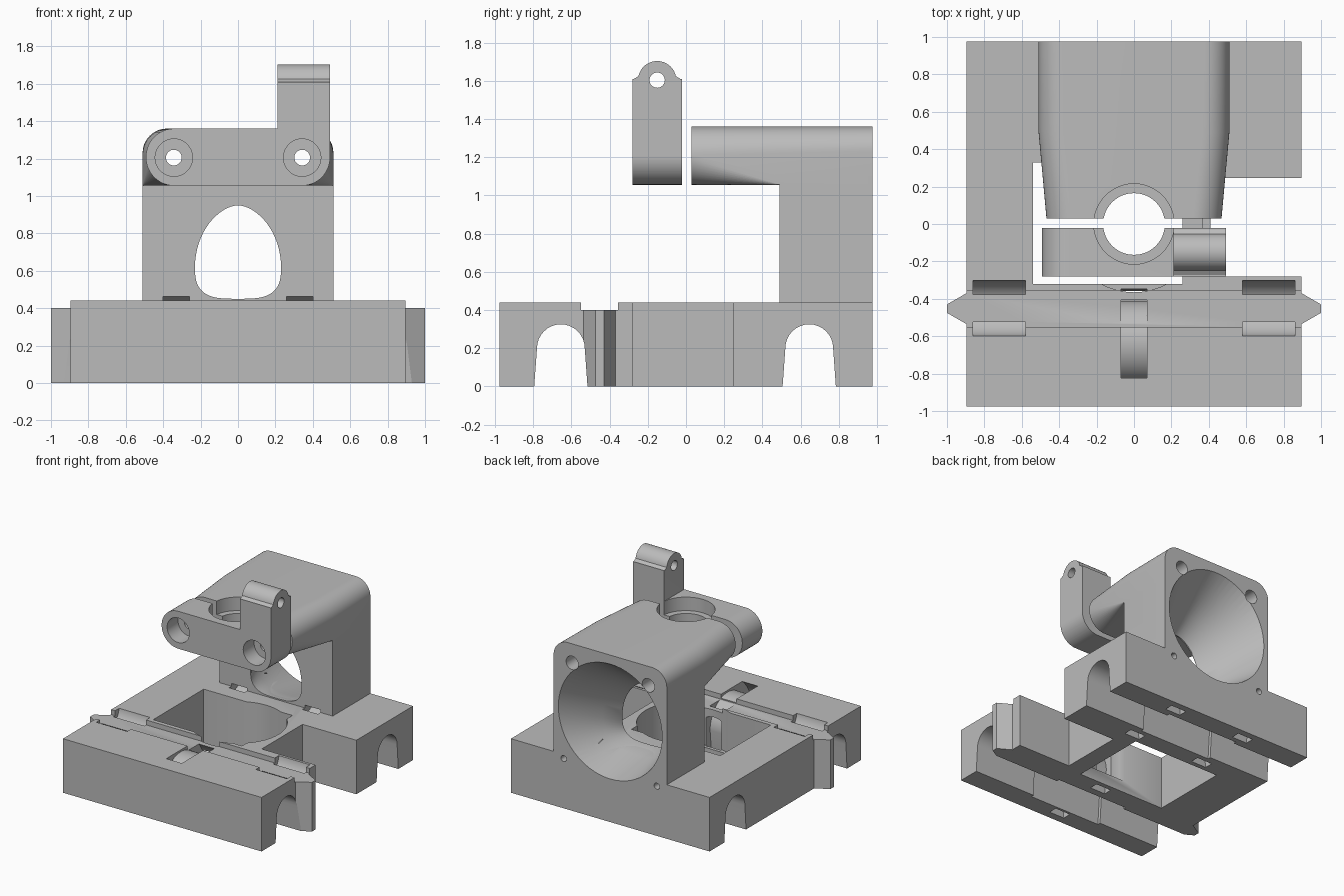
import bpy, bmesh
from math import sin, cos, pi, copysign

if "Cube" in bpy.data.objects:
    bpy.data.objects.remove(bpy.data.objects["Cube"])

grey = bpy.data.materials.new("plain_grey")
grey.use_nodes = True
GREY = (0.5, 0.5, 0.5, 1)
grey.diffuse_color = GREY
grey.node_tree.nodes["Principled BSDF"].inputs["Base Color"].default_value = GREY


# ---------- helpers ----------
def loft(name, rings):
    """Skin a list of matching closed rings and cap both ends."""
    bm = bmesh.new()
    rows = [[bm.verts.new(p) for p in ring] for ring in rings]
    n = len(rows[0])
    for a, b in zip(rows, rows[1:]):
        for i in range(n):
            j = (i + 1) % n
            bm.faces.new((a[i], a[j], b[j], b[i]))
    bm.faces.new(rows[0][::-1])
    bm.faces.new(rows[-1])
    bmesh.ops.recalc_face_normals(bm, faces=bm.faces)
    mesh = bpy.data.meshes.new(name)
    bm.to_mesh(mesh)
    bm.free()
    ob = bpy.data.objects.new(name, mesh)
    bpy.context.collection.objects.link(ob)
    mesh.materials.append(grey)
    return ob


def place(pts, axis, d):
    order = {"x": lambda u, v: (d, u, v),
             "y": lambda u, v: (u, d, v),
             "z": lambda u, v: (u, v, d)}[axis]
    return [order(u, v) for u, v in pts]


def prism(name, pts, axis, a, b):
    return loft(name, [place(pts, axis, a), place(pts, axis, b)])


def box(name, x0, x1, y0, y1, z0, z1):
    return prism(name, [(x0, y0), (x1, y0), (x1, y1), (x0, y1)], "z", z0, z1)


def arc(u, v, r, t0, t1, n=16):
    return [(u + r * cos(t0 + (t1 - t0) * i / n), v + r * sin(t0 + (t1 - t0) * i / n))
            for i in range(n + 1)]


def rod(u, v, r, axis, a, b, n=48):
    return prism("cutter", arc(u, v, r, 0, 2 * pi, n)[:-1], axis, a, b)


def rounded(hw, z0, z1, rb, rt):
    """Upright rectangle with separate bottom and top corner radii."""
    pts = []
    for k, (sx, r) in enumerate([(-1, rb), (1, rb), (1, rt), (-1, rt)]):
        cz = z0 + r if k < 2 else z1 - r
        pts += arc(sx * (hw - r), cz, r, pi + k * pi / 2, pi * 1.5 + k * pi / 2, 12)
    return pts


def boolean(ob, tools, op="DIFFERENCE"):
    for tool in tools:
        mod = ob.modifiers.new("bool", "BOOLEAN")
        mod.operation, mod.solver, mod.object = op, "EXACT", tool
        bpy.context.view_layer.objects.active = ob
        bpy.ops.object.modifier_apply(modifier=mod.name)


def discard(tools):
    for tool in tools:
        bpy.data.objects.remove(tool)


# ---------- shared cutters ----------
ROD_Y = (-0.655, 0.645)


def channel(y, r, flare, x0, x1):
    pts = [(y + r + flare, -0.05)] + arc(y, 0.2, r, 0, pi) + [(y - r - flare, -0.05)]
    return prism("cutter", pts, "x", x0, x1)


def strap_tunnel(x, y):
    outer = [(y + 0.27, -0.05)] + arc(y, 0.2, 0.305, 0.1, pi - 0.1, 32) + [(y - 0.27, -0.05)]
    inner = [(y - 0.2, -0.05)] + arc(y, 0.2, 0.225, pi, 0, 32) + [(y + 0.2, -0.05)]
    return prism("cutter", outer + inner, "x", x - 0.07, x + 0.07)


channels = [channel(y, 0.125, 0.018, -1.1, 1.1) for y in ROD_Y]
channels += [channel(y, 0.15, 0.018, -0.33, 0.33) for y in ROD_Y]
rear_straps = [strap_tunnel(s * 0.33, ROD_Y[1]) for s in (-1, 1)]

# funnel: round at the fan side, egg shaped at the outlet
count = 64
circle, egg = [], []
for i in range(count):
    t = 2 * pi * i / count
    c, s = cos(t), sin(t)
    circle.append((0.47 * c, 0.82 + 0.47 * s))
    if s >= 0:
        egg.append((0.23 * copysign(abs(c) ** 1.15, c), 0.62 + 0.33 * s))
    else:
        egg.append((0.23 * copysign(abs(c) ** 0.6, c), 0.62 - 0.17 * abs(s) ** 0.7))


def mix(f):
    return [(a + (c - a) * f, b + (d - b) * f) for (a, b), (c, d) in zip(egg, circle)]


funnel = loft("cutter", [place(mix(f), "y", y) for f, y in
                         ((0, 0.4), (0, 0.5), (0.3, 0.64), (0.65, 0.81), (1, 0.98), (1, 1.1))])

# ---------- carriage base ----------
base = box("carriage_base", -0.895, 0.895, -0.975, 0.975, 0, 0.44)
groove = box("cutter", -1.1, 1.1, -0.55, -0.355, 0.40, 0.6)
boolean(base, [groove])
rail = prism("rail", [(-1, -0.475), (-0.87, -0.55), (0.87, -0.55), (1, -0.475),
                      (1, -0.43), (0.87, -0.355), (-0.87, -0.355), (-1, -0.43)],
             "z", 0, 0.40)
boolean(base, [rail], "UNION")

base_cutters = [
    box("cutter", -0.54, 0.26, -0.32, 0.33, -0.1, 0.6),      # nozzle window
    box("cutter", 0.41, 1.1, -0.28, 0.245, -0.1, 0.6),       # side notch
    rod(0, 0, 0.365, "z", 0.1, 0.6),                         # round relief
    strap_tunnel(0, ROD_Y[0] + 0.02),
]
for s in (-1, 1):
    # belt strap slots and lower fan screw holes
    slot = ([(-0.60, 0.6)] + arc(-0.45, 0.46, 0.15, pi, 2 * pi) + [(-0.30, 0.6), (-0.355, 0.6)]
            + arc(-0.45, 0.46, 0.095, 2 * pi, pi) + [(-0.545, 0.6)])
    base_cutters.append(prism("cutter", slot, "x", s * 0.72 - 0.14, s * 0.72 + 0.14))
    base_cutters.append(rod(s * 0.42, 0.405, 0.025, "y", 0.84, 1.1, 24))
boolean(base, channels + base_cutters + rear_straps + [funnel])

# ---------- fan duct with overhanging rear clamp ----------
duct = box("fan_duct", -0.51, 0.51, 0.49, 0.975, 0.44, 1.1)
head = loft("head", [place(rounded(hw, 1.055, 1.36, rb, rt), "y", y) for hw, rb, rt, y in
                     ((0.468, 0.15, 0.15, 0.03), (0.51, 0.002, 0.14, 0.49),
                      (0.51, 0.002, 0.13, 0.975))])
boolean(duct, [head], "UNION")
bores = [rod(0, 0, 0.165, "z", 0.9, 1.5), rod(0, 0, 0.215, "z", 1.25, 1.5)]
bolts = [rod(s * 0.343, 1.205, 0.042, "y", -0.4, 1.1, 32) for s in (-1, 1)]
nuts = [rod(s * 0.343, 1.205, 0.055, "y", 0.8, 1.1, 32) for s in (-1, 1)]
boolean(duct, bores + bolts + nuts + rear_straps + [funnel])

# ---------- front clamp ----------
clamp = prism("front_clamp", rounded(0.492, 1.055, 1.36, 0.15, 0.15), "y", -0.28, -0.022)
counterbores = [rod(s * 0.343, 1.205, 0.1, "y", -0.4, -0.14) for s in (-1, 1)]

# upright lever with a pivot ear, rounded at its lower outer corner
lever = prism("lever", [(0.212, 1.055)] + arc(0.342, 1.205, 0.15, 1.5 * pi, 2 * pi)
              + [(0.492, 1.61), (0.212, 1.61)], "y", -0.28, -0.022)
ear = prism("ear", [(-0.28, 1.58), (-0.022, 1.58), (-0.022, 1.605), (-0.055, 1.625)]
            + arc(-0.151, 1.603, 0.1, 0.22, pi - 0.22, 24)
            + [(-0.247, 1.625), (-0.28, 1.605)], "x", 0.212, 0.492)
boolean(clamp, [lever, ear], "UNION")
pivot = rod(-0.151, 1.603, 0.04, "x", 0, 0.7, 32)
boolean(clamp, bores + bolts + counterbores + [pivot])

discard(channels + base_cutters + rear_straps + bores + bolts + nuts + counterbores
        + [funnel, groove, rail, head, lever, ear, pivot])

# ---------- shading ----------
for ob in (base, duct, clamp):
    bpy.ops.object.select_all(action="DESELECT")
    ob.select_set(True)
    bpy.context.view_layer.objects.active = ob
    bpy.ops.object.shade_smooth_by_angle(angle=0.5)
